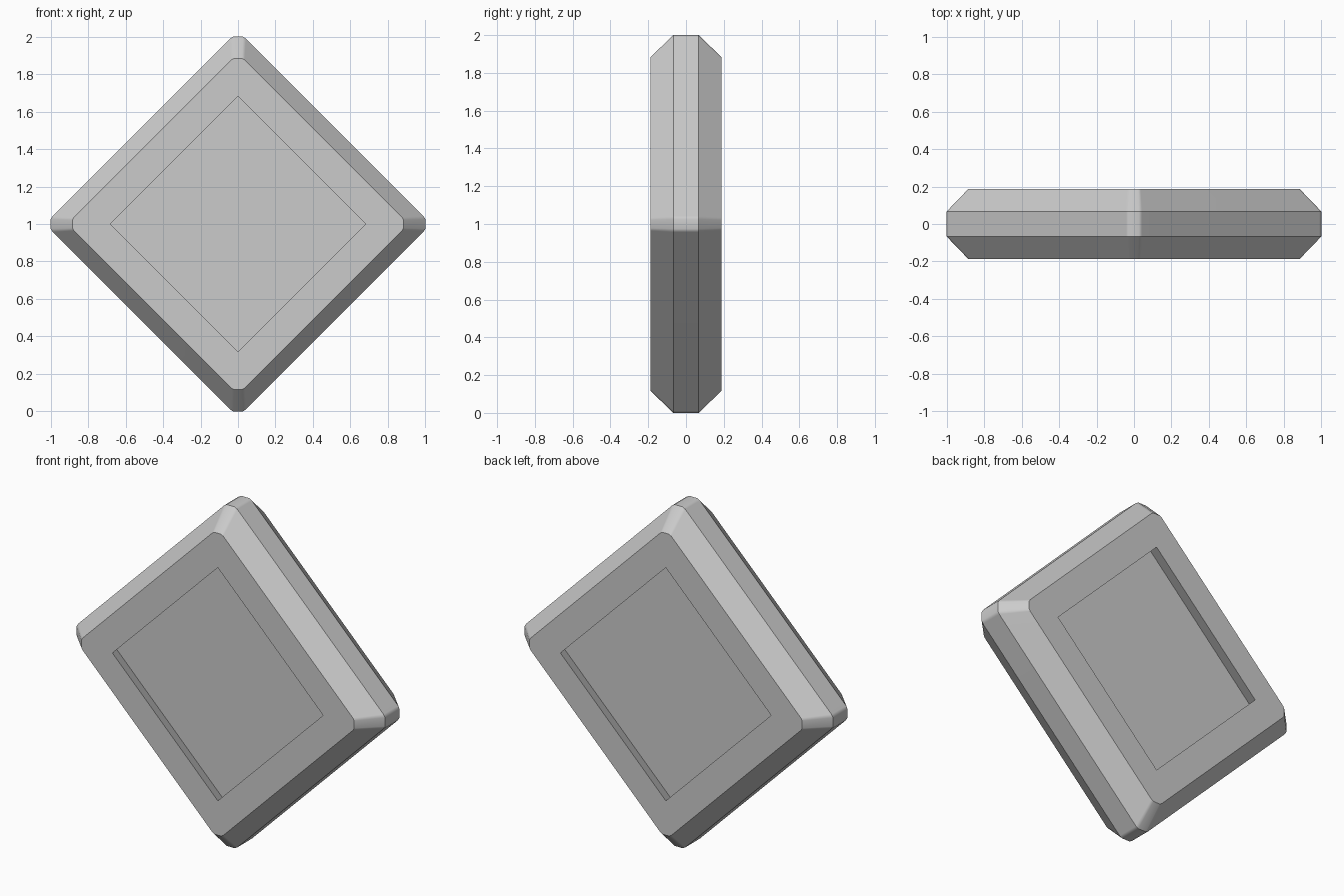
import bpy, bmesh

if "Cube" in bpy.data.objects:
    bpy.data.objects.remove(bpy.data.objects["Cube"])


def diamond(bm, size, cut, y):
    """Diamond ring with |x|+|z| = size, its four corners softened by `cut`."""
    tip = size - 0.77 * cut          # flat nose of the corner
    pts = [(size - cut, -cut), (tip, -0.6 * cut), (tip, 0.6 * cut), (size - cut, cut)]
    ring = []
    for c, s in ((1, 0), (0, 1), (-1, 0), (0, -1)):
        ring += [bm.verts.new((c * u - s * v, y, 1 + s * u + c * v)) for u, v in pts]
    return ring


# Half profile: panel edge, undercut opening rim, front face edge, side edge
half = [(0.728, 0, -0.107), (0.683, 0, -0.187),
        (0.912, 0.036, -0.187), (1.033, 0.043, -0.067)]
sections = half + [(s, c, -y) for s, c, y in reversed(half)]

bm = bmesh.new()
rings = [diamond(bm, *s) for s in sections]
for r0, r1 in zip(rings, rings[1:]):
    n = len(r0)
    for i in range(n):
        j = (i + 1) % n
        bm.faces.new((r0[i], r0[j], r1[j], r1[i]))

# Sunken panels on both sides
bm.faces.new(rings[0])
bm.faces.new(rings[-1])

# Smooth around the corners, sharp along every ring
for f in bm.faces:
    f.smooth = True
for ring in rings:
    for a, b in zip(ring, ring[1:] + ring[:1]):
        bm.edges.get((a, b)).smooth = False
bmesh.ops.remove_doubles(bm, verts=bm.verts, dist=1e-4)
bmesh.ops.recalc_face_normals(bm, faces=bm.faces)

# Crisp corners inside the openings
for e in bm.edges:
    if len(e.link_faces) == 2 and e.calc_face_angle() > 1.0:
        e.smooth = False

mesh = bpy.data.meshes.new("diamond_tile")
bm.to_mesh(mesh)
bm.free()
tile = bpy.data.objects.new("diamond_tile", mesh)
bpy.context.collection.objects.link(tile)

# Keep the large facets looking flat
wn = tile.modifiers.new("flat_facets", 'WEIGHTED_NORMAL')
wn.keep_sharp = True
